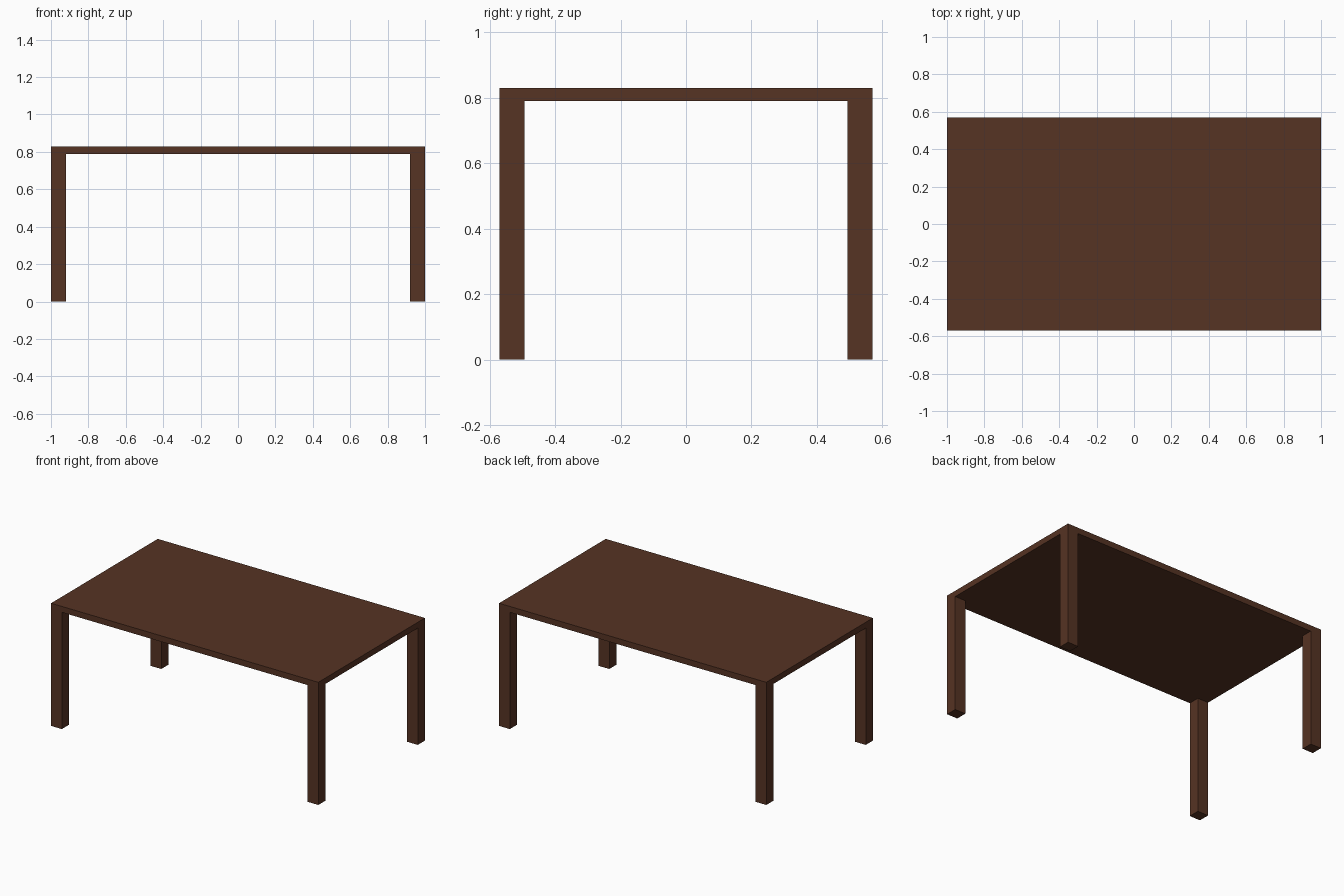
import bpy, bmesh
from mathutils import Matrix, Vector

if "Cube" in bpy.data.objects:
    bpy.data.objects.remove(bpy.data.objects["Cube"])

HALF_X, HALF_Y, HEIGHT, THICK = 1.0, 0.57, 0.83, 0.04
LEG_X, LEG_Y = 0.08, 0.076

wood = bpy.data.materials.new("dark brown wood")
wood.diffuse_color = (0.093, 0.033, 0.017, 1)
wood.use_nodes = True
wood.node_tree.nodes["Principled BSDF"].inputs["Base Color"].default_value = wood.diffuse_color


def box(name, low, high):
    """Flat-shaded box between two corners."""
    low, high = Vector(low), Vector(high)
    bm = bmesh.new()
    bmesh.ops.create_cube(bm, size=1, matrix=Matrix.Translation((low + high) / 2)
                          @ Matrix.Diagonal((*(high - low), 1)))
    mesh = bpy.data.meshes.new(name)
    bm.to_mesh(mesh)
    bm.free()
    mesh.materials.append(wood)
    obj = bpy.data.objects.new(name, mesh)
    bpy.context.collection.objects.link(obj)
    return obj


# Tabletop slab
box("tabletop", (-HALF_X, -HALF_Y, HEIGHT - THICK), (HALF_X, HALF_Y, HEIGHT))

# Four corner legs, flush with the tabletop edges
for side, sx in (("left", -1), ("right", 1)):
    for end, sy in (("front", -1), ("back", 1)):
        cx, cy = sx * (HALF_X - LEG_X / 2), sy * (HALF_Y - LEG_Y / 2)
        box(f"{end}_{side}_leg",
            (cx - LEG_X / 2, cy - LEG_Y / 2, 0),
            (cx + LEG_X / 2, cy + LEG_Y / 2, HEIGHT - THICK))
